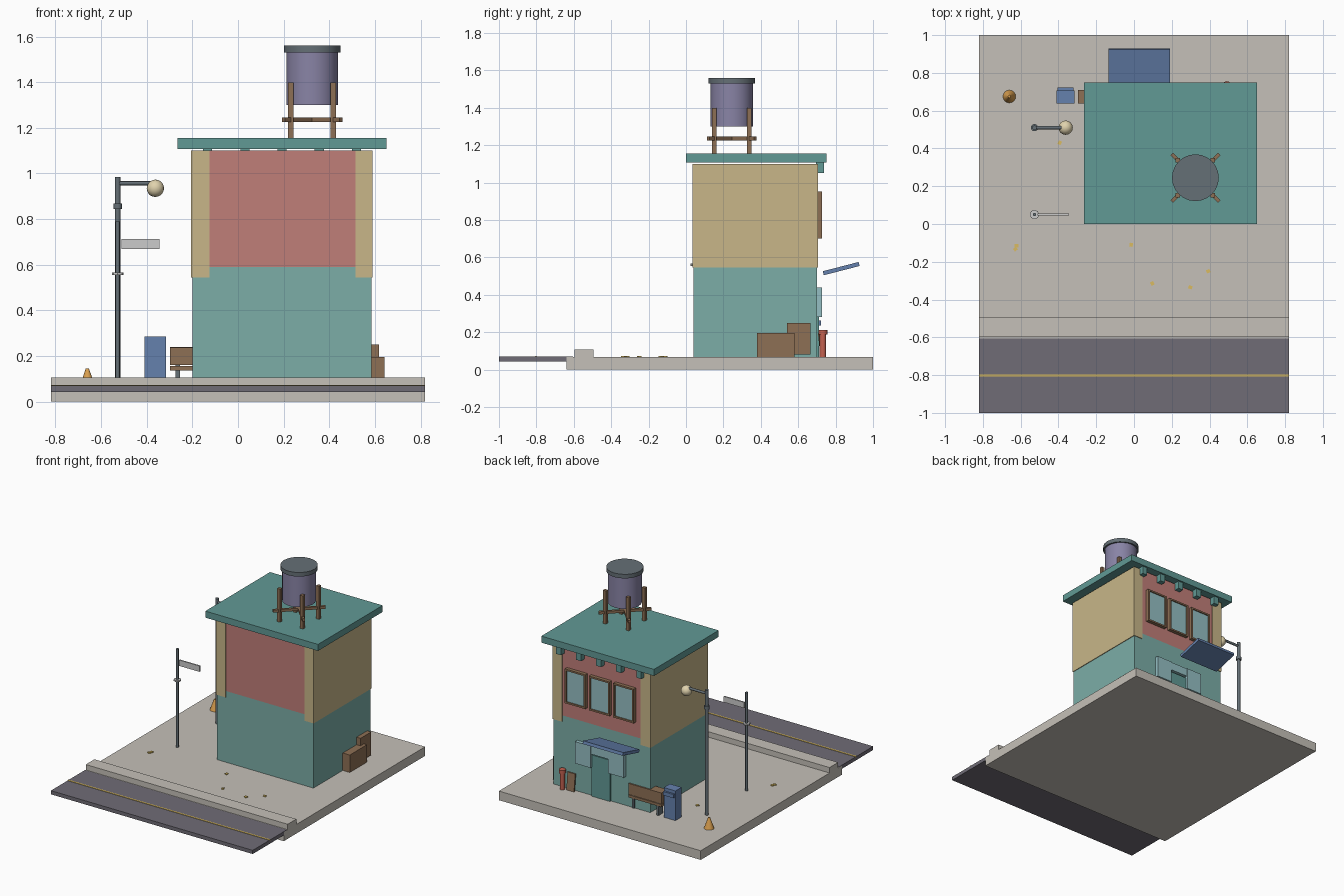
import bpy, math
from mathutils import Vector

if "Cube" in bpy.data.objects:
    bpy.data.objects.remove(bpy.data.objects["Cube"])

mats = {}
COL = dict(ground=(.56, .53, .48), road=(.16, .15, .18), teal=(.20, .42, .39), roof=(.12, .32, .30),
           cream=(.58, .47, .25), pink=(.53, .21, .19), glass=(.30, .52, .55), blue=(.13, .22, .42),
           brown=(.27, .16, .09), metal=(.13, .16, .18), lamp=(.75, .65, .42), tank=(.25, .23, .38),
           red=(.55, .12, .08), orange=(.70, .35, .08), white=(.65, .65, .62), yellow=(.70, .50, .12))


def finish(o, name, col):
    o.name = name
    if col not in mats:
        mats[col] = bpy.data.materials.new(col)
        mats[col].diffuse_color = (*COL[col], 1)
    o.data.materials.append(mats[col])
    return o


def box(name, x0, x1, y0, y1, z0, z1, col, rot=(0, 0, 0)):
    bpy.ops.mesh.primitive_cube_add(size=1, location=((x0+x1)/2, (y0+y1)/2, (z0+z1)/2))
    o = bpy.context.object
    o.scale = (x1-x0, y1-y0, z1-z0)
    bpy.ops.object.transform_apply(location=False, rotation=False, scale=True)
    o.rotation_euler = rot
    return finish(o, name, col)


def cyl(name, x, y, z0, z1, r, col, r2=None, n=16):
    bpy.ops.mesh.primitive_cone_add(vertices=n, radius1=r, radius2=r if r2 is None else r2,
                                    depth=z1-z0, location=(x, y, (z0+z1)/2))
    bpy.ops.object.shade_smooth_by_angle(angle=math.radians(35))
    return finish(bpy.context.object, name, col)


G = .067  # pavement level

# pavement, kerb and road
box("pavement", -.82, .82, -.64, 1, 0, G, "ground")
box("kerb", -.82, .82, -.595, -.495, G - .01, .107, "ground")
box("road", -.82, .82, -1, -.605, .043, .07, "road")
box("road_line", -.82, .82, -.808, -.796, .065, .073, "yellow")

# building body
box("lower_storey", -.2, .585, .04, .70, G, .59, "teal")
box("upper_storey", -.199, .584, .04, .70, .59, 1.10, "pink")
box("left_side_wall", -.205, -.125, .035, .705, .545, 1.10, "cream")
box("right_side_wall", .515, .59, .035, .705, .545, 1.10, "cream")
box("roof", -.265, .65, 0, .75, 1.107, 1.155, "roof")
for i in range(-2, 3):
    x = .193 + .163*i
    box("eave_bracket", x - .02, x + .02, .695, .738, 1.05, 1.108, "roof")

# upper windows on the back wall
for i in (-1, 0, 1):
    x = .197 + .197*i
    w, z0, z1, t = .083, .70, .952, .012
    box("window_glass", x - w + t, x + w - t, .695, .718, z0 + t, z1 - t, "glass")
    for s in (-1, 1):
        xs = x + s*(w - t/2)
        box("window_stile", xs - t/2, xs + t/2, .70, .727, z0, z1, "brown")
        zs = (z0 + z1)/2 + s*((z1 - z0)/2 - t/2)
        box("window_rail", x - w, x + w, .70, .726, zs - t/2, zs + t/2, "brown")

# shop front: two windows, door, lintel and awning
for x in (.06, .33):
    box("shop_window", x - .063, x + .063, .695, .727, .28, .44, "glass")
box("door", .12, .27, .695, .712, G, .37, "roof")
box("door_lintel", .12, .27, .695, .722, .38, .44, "glass")
box("awning", -.135, .19, .731, .929, .529, .551, "blue", (math.radians(14.5), 0, 0))

# water tank on its stand
tx, ty = .325, .245
cyl("tank_body", tx, ty, 1.30, 1.535, .113, "tank", n=24)
cyl("tank_lid", tx, ty, 1.53, 1.56, .124, "metal", n=24)
for sx in (-1, 1):
    for sy in (-1, 1):
        x, y = tx + sx*.093, ty + sy*.093
        box("tank_leg", x - .012, x + .012, y - .012, y + .012, 1.15, 1.398, "brown")
    box("tank_brace", tx - .178, tx + .178, ty - .009, ty + .009, 1.226, 1.245, "brown",
        (0, 0, sx*math.pi/4))

# street lamp
cyl("lamp_post", -.527, .51, G, .985, .012, "metal")
cyl("lamp_collar", -.527, .51, .845, .868, .019, "metal")
arm = cyl("lamp_arm", -.445, .51, .872, 1.042, .009, "metal")
arm.location.z = .957
arm.rotation_euler = (0, math.pi/2, 0)
bpy.ops.mesh.primitive_uv_sphere_add(segments=16, ring_count=10, radius=.038, location=(-.362, .51, .935))
bpy.ops.object.shade_smooth()
finish(bpy.context.object, "lamp_globe", "lamp")

# street sign
cyl("sign_post", -.527, .05, G, .79, .009, "metal", n=12)
cyl("sign_ring", -.527, .05, .555, .566, .025, "white", n=8)
box("sign_board", -.51, -.345, .045, .055, .67, .713, "white")

# mailbox
box("mailbox", -.41, -.315, .637, .708, G, .285, "blue")
box("mailbox_flap", -.405, -.32, .70, .722, .235, .262, "blue")

# bench
box("bench_back", -.297, -.03, .695, .71, .16, .24, "brown")
box("bench_seat", -.297, -.2, .637, .70, .16, .238, "brown")
box("bench_lower_rail", -.297, -.03, .637, .71, .137, .156, "brown")
for x in (-.264, -.065):
    box("bench_leg", x - .009, x + .009, .655, .708, G, .165, "metal")

# crates beside the right wall
box("low_crate", .58, .642, .38, .58, G, .195, "brown")
box("tall_crate", .58, .617, .54, .665, .08, .25, "brown")

# hydrant and leaning board
cyl("hydrant_body", .492, .732, G, .195, .017, "red", n=12)
cyl("hydrant_cap", .492, .732, .187, .213, .024, "red", n=12)
box("leaning_board", .40, .462, .712, .722, G, .195, "brown", (math.radians(6), 0, 0))

# traffic cone and scattered leaves
cyl("traffic_cone", -.66, .675, G, .145, .034, "orange", r2=.007)
for k, (x, y) in enumerate([(-.622, -.115), (-.628, -.133), (-.015, -.11), (.097, -.315),
                            (.298, -.335), (.393, -.25), (-.393, .43)]):
    box("leaf", x - .01, x + .01, y - .009, y + .009, G - .002, .073, "yellow", (0, 0, k*.7))

for m in bpy.data.materials:
    if m.users and not m.is_grease_pencil:
        m.use_nodes = True
        m.node_tree.nodes["Principled BSDF"].inputs["Base Color"].default_value = m.diffuse_color
